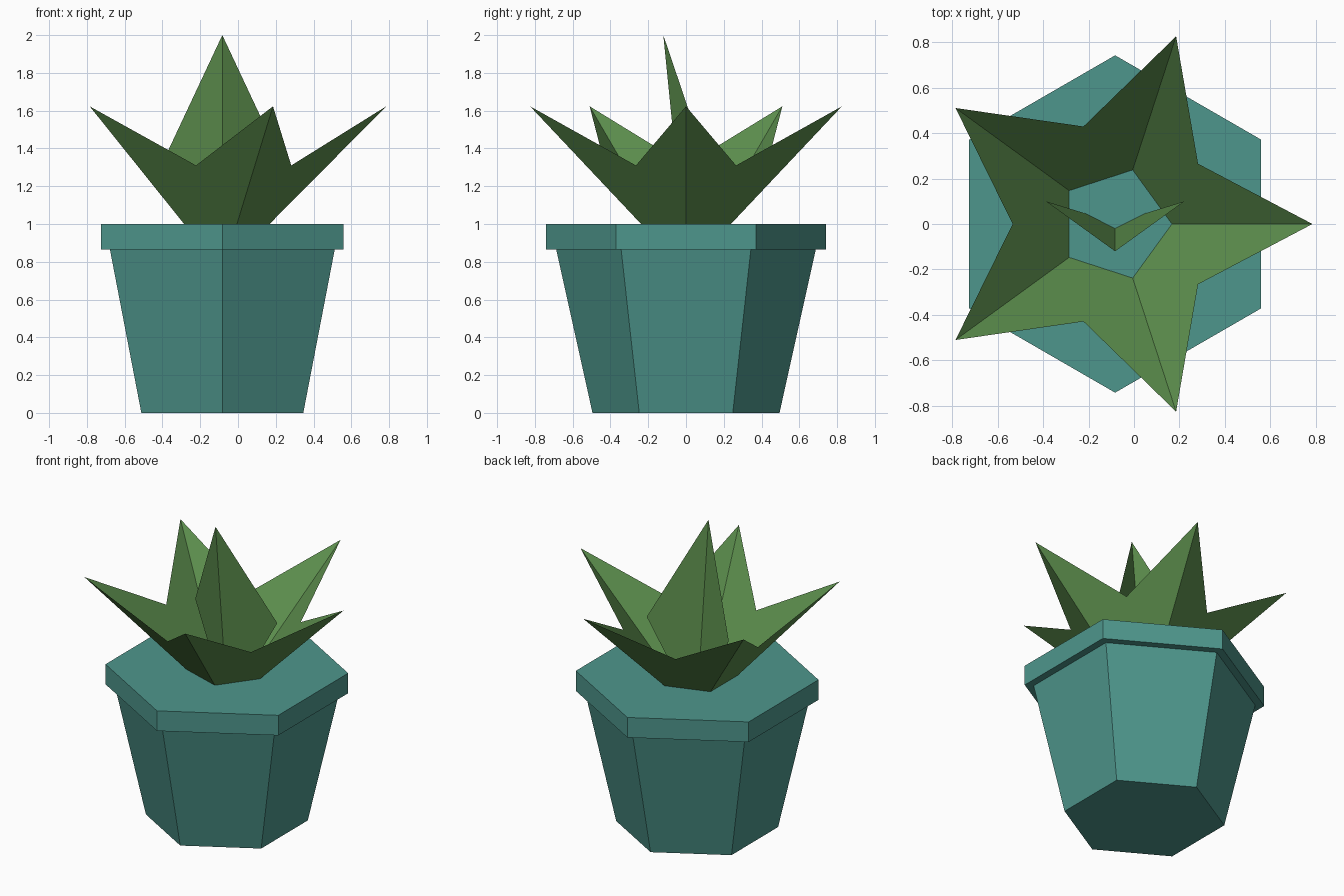
import bpy, bmesh
from math import sin, cos, radians

if "Cube" in bpy.data.objects:
    bpy.data.objects.remove(bpy.data.objects["Cube"])

CX = -0.083  # shared axis of pot and plant


def material(name, rgb):
    m = bpy.data.materials.new(name)
    m.diffuse_color = (*rgb, 1)
    m.use_nodes = True
    m.node_tree.nodes["Principled BSDF"].inputs["Base Color"].default_value = m.diffuse_color
    return m


teal = material("teal_glaze", (0.076, 0.305, 0.262))
green = material("leaf_green", (0.107, 0.271, 0.074))


def build(name, mat, faces):
    """Flat-shaded object from lists of corner points, welded together."""
    bm = bmesh.new()
    for pts in faces:
        bm.faces.new([bm.verts.new((CX + x, y, z)) for x, y, z in pts])
    bmesh.ops.remove_doubles(bm, verts=bm.verts, dist=1e-4)
    bmesh.ops.recalc_face_normals(bm, faces=bm.faces)
    me = bpy.data.meshes.new(name)
    bm.to_mesh(me)
    bm.free()
    me.materials.append(mat)
    ob = bpy.data.objects.new(name, me)
    bpy.context.collection.objects.link(ob)
    return ob


def polar(r, deg, z):
    return (r * cos(radians(deg)), r * sin(radians(deg)), z)


def hex_prism(name, r0, z0, r1, z1):
    low = [polar(r0, 30 + 60 * i, z0) for i in range(6)]
    top = [polar(r1, 30 + 60 * i, z1) for i in range(6)]
    sides = [[low[i - 1], low[i], top[i], top[i - 1]] for i in range(6)]
    build(name, teal, sides + [low[::-1], top])


# Tapered pot and its rim
hex_prism("pot_body", 0.495, 0, 0.687, 0.865)
hex_prism("pot_rim", 0.742, 0.865, 0.742, 1.0)

# Open star of five outer leaves: each panel spans two leaf halves and a notch
panels = []
for i in range(5):
    a = 72 * i
    panels.append([polar(0.25, a, 1.0), polar(0.25, a + 72, 1.0),
                   polar(0.868, a + 72, 1.623), polar(0.451, a + 36, 1.31),
                   polar(0.868, a, 1.623)])
build("outer_leaves", green, panels)

# Creased centre leaf, leaning forward
halves = [[(0, -0.02, 1.0), (s * 0.13, 0.046, 1.0), (s * 0.305, 0.10, 1.35),
           (0, -0.12, 2.0)][::s] for s in (1, -1)]
build("centre_leaf", green, halves)
